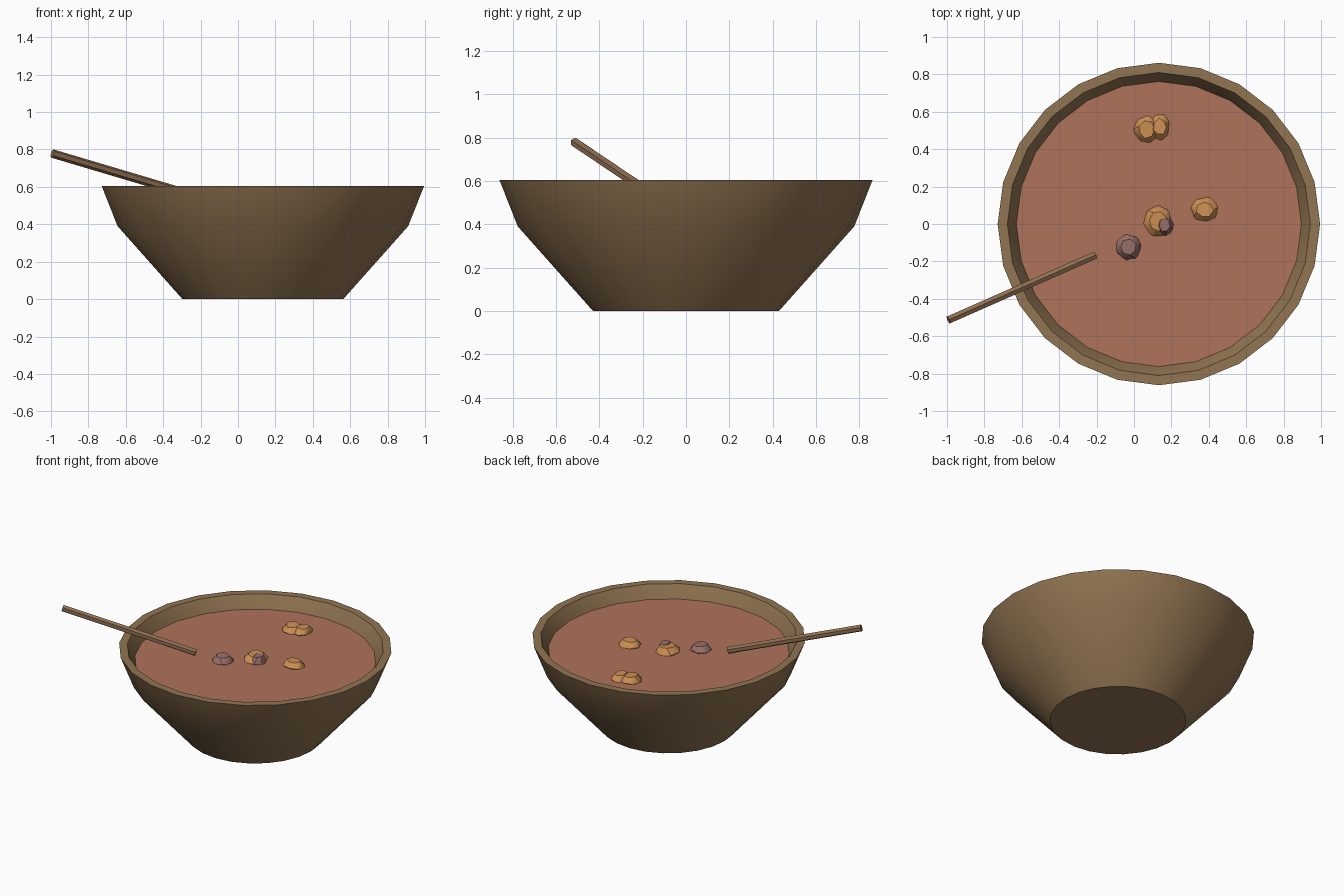
import bpy, bmesh, math, random
from mathutils import Vector

if "Cube" in bpy.data.objects:
    bpy.data.objects.remove(bpy.data.objects["Cube"])

random.seed(4)
CX = 0.133          # bowl axis
SIDES = 24
SOUP_Z = 0.52


def material(name, rgb):
    def lin(v):
        v /= 255
        return v / 12.92 if v <= 0.04045 else ((v + 0.055) / 1.055) ** 2.4
    m = bpy.data.materials.new(name)
    m.diffuse_color = (*[lin(v) for v in rgb], 1)
    m.use_nodes = True
    m.node_tree.nodes["Principled BSDF"].inputs["Base Color"].default_value = m.diffuse_color
    return m


WOOD = material("brown wood", (146, 117, 82))
STICK = material("stick wood", (143, 111, 82))
SOUP = material("red brown soup", (176, 115, 91))
ORANGE = material("orange vegetable", (206, 145, 84))
MEAT = material("purple brown meat", (152, 112, 106))


def finish(name, bm, mat, smooth=True):
    bmesh.ops.recalc_face_normals(bm, faces=bm.faces)
    me = bpy.data.meshes.new(name)
    bm.to_mesh(me)
    bm.free()
    me.materials.append(mat)
    ob = bpy.data.objects.new(name, me)
    bpy.context.collection.objects.link(ob)
    if smooth:
        bpy.ops.object.select_all(action='DESELECT')
        ob.select_set(True)
        bpy.context.view_layer.objects.active = ob
        bpy.ops.object.shade_smooth_by_angle(angle=math.radians(32))
    return ob


def ring(bm, r, z):
    return [bm.verts.new((CX + r * math.cos(2 * math.pi * i / SIDES),
                          r * math.sin(2 * math.pi * i / SIDES), z))
            for i in range(SIDES)]


# Bowl: outer wall, rim and inner wall as one turned profile
bm = bmesh.new()
profile = [(0.43, 0), (0.777, 0.39), (0.862, 0.605), (0.81, 0.605),
           (0.757, 0.51), (0.72, 0.40), (0.40, 0.05)]
rings = [ring(bm, r, z) for r, z in profile]
for a, b in zip(rings, rings[1:]):
    for i in range(SIDES):
        j = (i + 1) % SIDES
        bm.faces.new((a[i], a[j], b[j], b[i]))
bm.faces.new(rings[0])
bm.faces.new(rings[-1])
finish("bowl", bm, WOOD)

# Soup surface: a flat disc filling the bowl
bm = bmesh.new()
face = bm.faces.new(ring(bm, 0.762, SOUP_Z))
soup = finish("soup", bm, SOUP, smooth=False)

# Stick resting on the rim with its tip at the soup
bm = bmesh.new()
tip, end = Vector((-0.208, -0.167, 0.545)), Vector((-0.992, -0.513, 0.778))
axis = end - tip
bmesh.ops.create_cone(bm, cap_ends=True, segments=6, radius1=0.023,
                      radius2=0.023, depth=axis.length)
bm.transform(axis.to_track_quat('Z', 'Y').to_matrix().to_4x4())
bmesh.ops.translate(bm, verts=bm.verts, vec=(tip + end) / 2)
finish("stick", bm, STICK, smooth=False)


# Chunks: lumpy chamfered blocks floating half sunk in the soup
def chunk(name, x, y, sx, sy, h, turn, mat):
    bm = bmesh.new()
    bmesh.ops.create_cone(bm, cap_ends=True, segments=7, radius1=1,
                          radius2=1, depth=0.7)
    bmesh.ops.bevel(bm, geom=bm.edges[:], offset=0.32, segments=1,
                    affect='EDGES', profile=0.5)
    zs = max(v.co.z for v in bm.verts)
    for v in bm.verts:
        top = abs(v.co.z) / zs
        k = 1 - 0.1 * top + random.uniform(-0.07, 0.07)
        a = turn
        px, py = v.co.x * k, v.co.y * k
        v.co = (x + sx * (px * math.cos(a) - py * math.sin(a)),
                y + sy * (px * math.sin(a) + py * math.cos(a)),
                SOUP_Z + 0.002 + v.co.z / zs * h * random.uniform(0.88, 1.05))
    finish(name, bm, mat)


chunk("carrot_back_left", 0.068, 0.505, 0.073, 0.078, 0.036, 0.3, ORANGE)
chunk("carrot_back_right", 0.138, 0.52, 0.058, 0.075, 0.036, 1.0, ORANGE)
chunk("carrot_middle", 0.127, 0.015, 0.08, 0.088, 0.038, 0.5, ORANGE)
chunk("meat_middle", 0.163, -0.005, 0.052, 0.062, 0.041, 0.9, MEAT)
chunk("carrot_right", 0.378, 0.078, 0.077, 0.072, 0.036, 0.1, ORANGE)
chunk("meat_left", -0.03, -0.124, 0.074, 0.074, 0.036, 0.7, MEAT)
